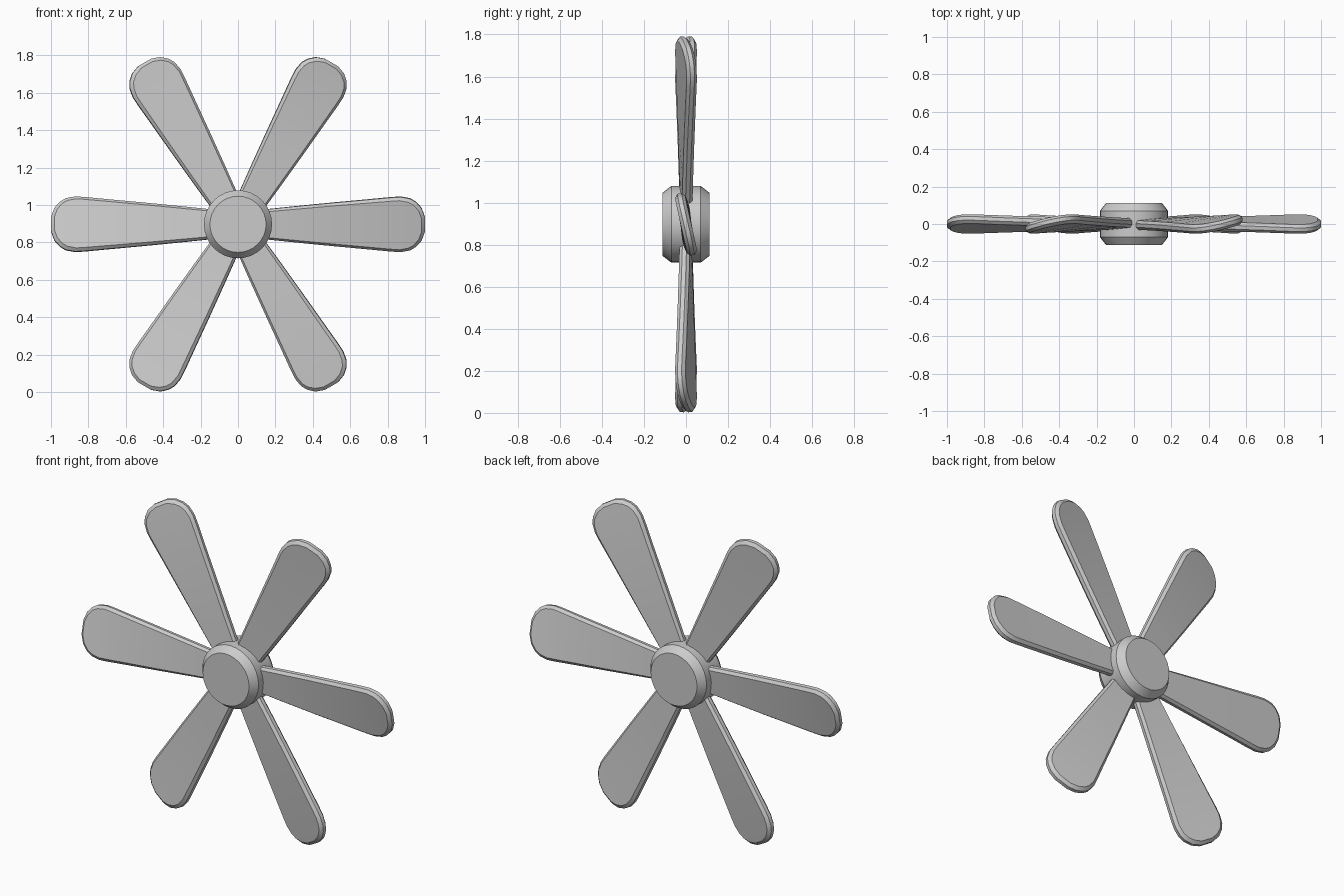
import bpy, bmesh, math
from mathutils import Matrix, Vector

if "Cube" in bpy.data.objects:
    bpy.data.objects.remove(bpy.data.objects["Cube"])

CENTRE = Vector((0, 0, 0.897))


def finish(bm, name, angle):
    bmesh.ops.recalc_face_normals(bm, faces=bm.faces)
    mesh = bpy.data.meshes.new(name)
    bm.to_mesh(mesh)
    bm.free()
    obj = bpy.data.objects.new(name, mesh)
    bpy.context.collection.objects.link(obj)
    bpy.ops.object.select_all(action='DESELECT')
    bpy.context.view_layer.objects.active = obj
    obj.select_set(True)
    bpy.ops.object.shade_smooth_by_angle(angle=math.radians(angle))
    return obj


def loft(bm, rings):
    loops = [[bm.verts.new(p) for p in ring] for ring in rings]
    for a, b in zip(loops, loops[1:]):
        n = len(a)
        for i in range(n):
            bm.faces.new((a[i], a[(i + 1) % n], b[(i + 1) % n], b[i]))
    bm.faces.new(loops[0])
    bm.faces.new(loops[-1])


# Hub: chamfered drum along the y axis
bm = bmesh.new()
rings = []
for y, r in [(-0.112, 0.15), (-0.07, 0.182), (0.07, 0.182), (0.112, 0.15)]:
    rings.append([(r * math.cos(a), y, r * math.sin(a))
                  for a in (math.tau * i / 32 for i in range(32))])
loft(bm, rings)
finish(bm, "hub", 25).location = CENTRE

# Blade stations: rim radius, rim half width, face radius, face half width
STATIONS = [(0.10, 0.075, 0.10, 0.064), (0.30, 0.096, 0.30, 0.083),
            (0.50, 0.116, 0.50, 0.102), (0.70, 0.135, 0.70, 0.120),
            (0.82, 0.147, 0.82, 0.131), (0.87, 0.150, 0.865, 0.134),
            (0.92, 0.141, 0.912, 0.125), (0.952, 0.122, 0.940, 0.109),
            (0.982, 0.088, 0.966, 0.078), (0.999, 0.040, 0.982, 0.035)]
HALF, RIM = 0.025, 0.010


def twisted(r, y, w):
    # Pitch grows from the root to the tip
    a = math.radians(3.5 + 9.5 * r)
    return (r, y * math.cos(a) - w * math.sin(a), w * math.cos(a) + y * math.sin(a))


# Blades: bevelled, twisted paddles around the hub
for k in range(6):
    bm = bmesh.new()
    loft(bm, [[twisted(ri, -HALF, -wi), twisted(ri, -HALF, wi),
               twisted(r, -RIM, w), twisted(r, RIM, w),
               twisted(ri, HALF, wi), twisted(ri, HALF, -wi),
               twisted(r, RIM, -w), twisted(r, -RIM, -w)]
              for r, w, ri, wi in STATIONS])
    # Split the tip cap into a rim strip and two bevels
    bm.faces.ensure_lookup_table()
    cap = bm.faces[-1]
    v = list(cap.verts)
    bm.faces.remove(cap)
    for quad in ((0, 1, 2, 7), (7, 2, 3, 6), (6, 3, 4, 5)):
        bm.faces.new([v[i] for i in quad])
    bm.transform(Matrix.Rotation(-k * math.tau / 6, 4, 'Y'))
    finish(bm, f"blade_{k + 1}", 25).location = CENTRE
